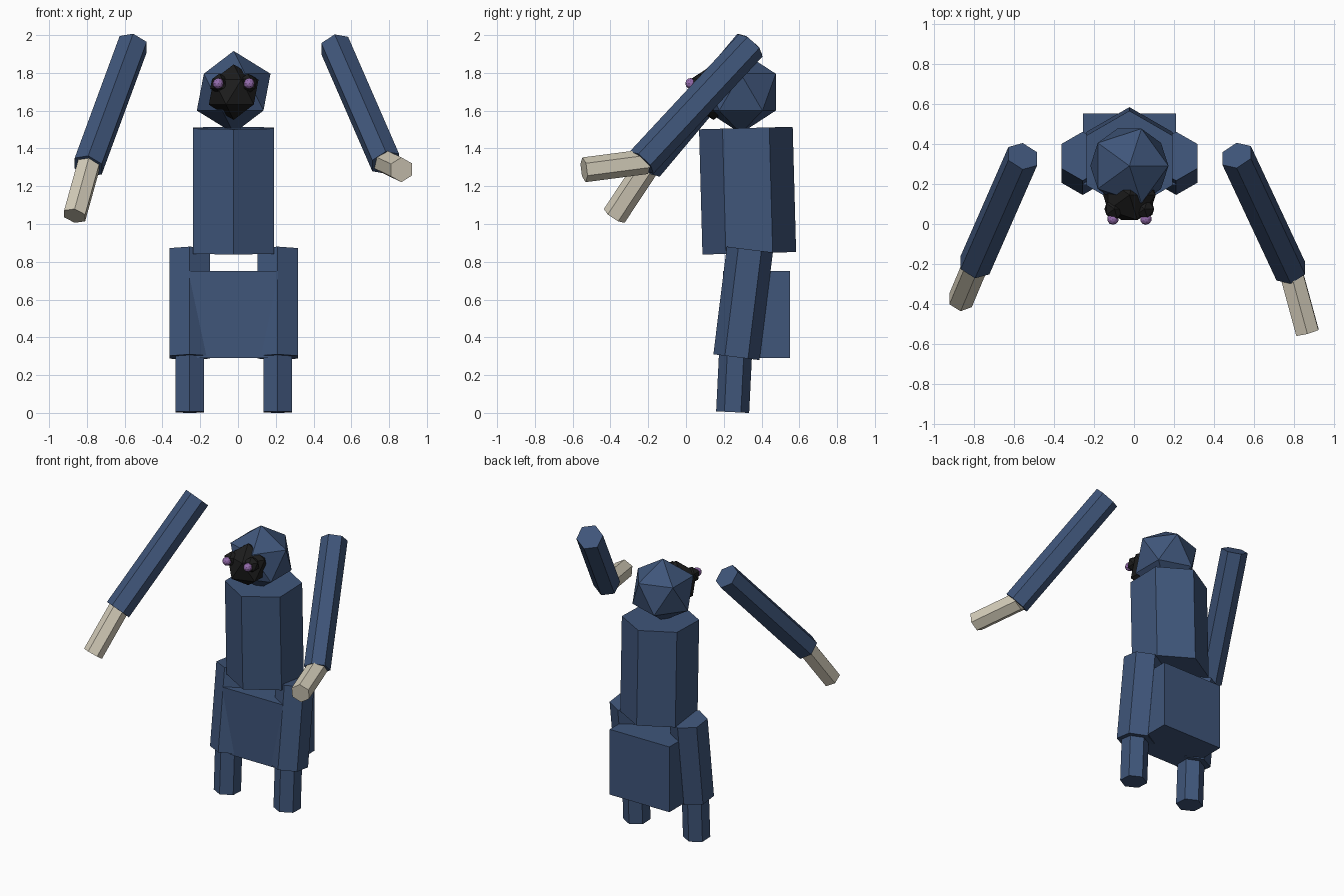
import bpy, bmesh
from mathutils import Vector, Matrix

cube = bpy.data.objects.get("Cube")
if cube:
    bpy.data.objects.remove(cube, do_unlink=True)


def material(name, rgb):
    mat = bpy.data.materials.new(name)
    mat.use_nodes = True
    mat.diffuse_color = (*rgb, 1)
    bsdf = next(n for n in mat.node_tree.nodes if n.type == "BSDF_PRINCIPLED")
    bsdf.inputs["Base Color"].default_value = (*rgb, 1)
    return mat


navy = material("navy blue", (0.05, 0.092, 0.195))
cream = material("cream", (0.66, 0.61, 0.49))
black = material("soot black", (0.012, 0.012, 0.012))
violet = material("violet", (0.3, 0.15, 0.42))


def finish(name, bm, mat):
    mesh = bpy.data.meshes.new(name)
    bm.to_mesh(mesh)
    bm.free()
    mesh.materials.append(mat)
    obj = bpy.data.objects.new(name, mesh)
    bpy.context.collection.objects.link(obj)
    return obj


def hex_prism(name, start, end, radius, mat):
    """Six-sided prism between two points, one corner turned towards x."""
    start, end = Vector(start), Vector(end)
    axis = end - start
    w = axis.normalized()
    u = Vector((1, 0, 0))
    u = (u - w * u.dot(w)).normalized()
    v = w.cross(u)
    turn = Matrix((u, v, w)).transposed().to_4x4()
    bm = bmesh.new()
    bmesh.ops.create_cone(bm, cap_ends=True, segments=6, radius1=radius,
                          radius2=radius, depth=axis.length,
                          matrix=Matrix.Translation((start + end) / 2) @ turn)
    return finish(name, bm, mat)


def ball(name, centre, radius, mat, detail=1):
    bm = bmesh.new()
    bmesh.ops.create_icosphere(bm, subdivisions=detail, radius=radius,
                               matrix=Matrix.Translation(centre))
    return finish(name, bm, mat)


MID = -0.023

# Pelvis block and torso
bm = bmesh.new()
bmesh.ops.create_cube(bm, size=1, matrix=Matrix.Translation((MID, 0.373, 0.52))
                      @ Matrix.Diagonal((0.465, 0.355, 0.46, 1)))
finish("pelvis", bm, navy)
hex_prism("torso", (MID, 0.335, 0.845), (MID, 0.317, 1.508), 0.248, navy)

# Head, muzzle and eyes
ball("head", (MID, 0.29, 1.698), 0.218, navy)
ball("muzzle", (MID, 0.145, 1.698), 0.147, black)

for side, s in (("right", -1), ("left", 1)):
    ball(side + "_eye_socket", (MID + s * 0.075, 0.075, 1.742), 0.055, black)
    ball(side + "_eye", (MID + s * 0.082, 0.025, 1.744), 0.029, violet, 2)
    # Legs
    x = MID + s * 0.233
    hex_prism(side + "_thigh", (x, 0.267, 0.295), (x, 0.338, 0.865), 0.123, navy)
    hex_prism(side + "_shin", (x, 0.247, 0.004), (x, 0.262, 0.31), 0.0875, navy)

# Floating arms, each with its own pose
hex_prism("right_arm", (-0.555, 0.338, 1.952), (-0.793, -0.205, 1.306), 0.086, navy)
hex_prism("right_hand", (-0.785, -0.19, 1.33), (-0.865, -0.38, 1.043), 0.066, cream)
hex_prism("left_arm", (0.512, 0.342, 1.945), (0.782, -0.235, 1.325), 0.086, navy)
hex_prism("left_hand", (0.775, -0.21, 1.33), (0.865, -0.54, 1.287), 0.066, cream)
